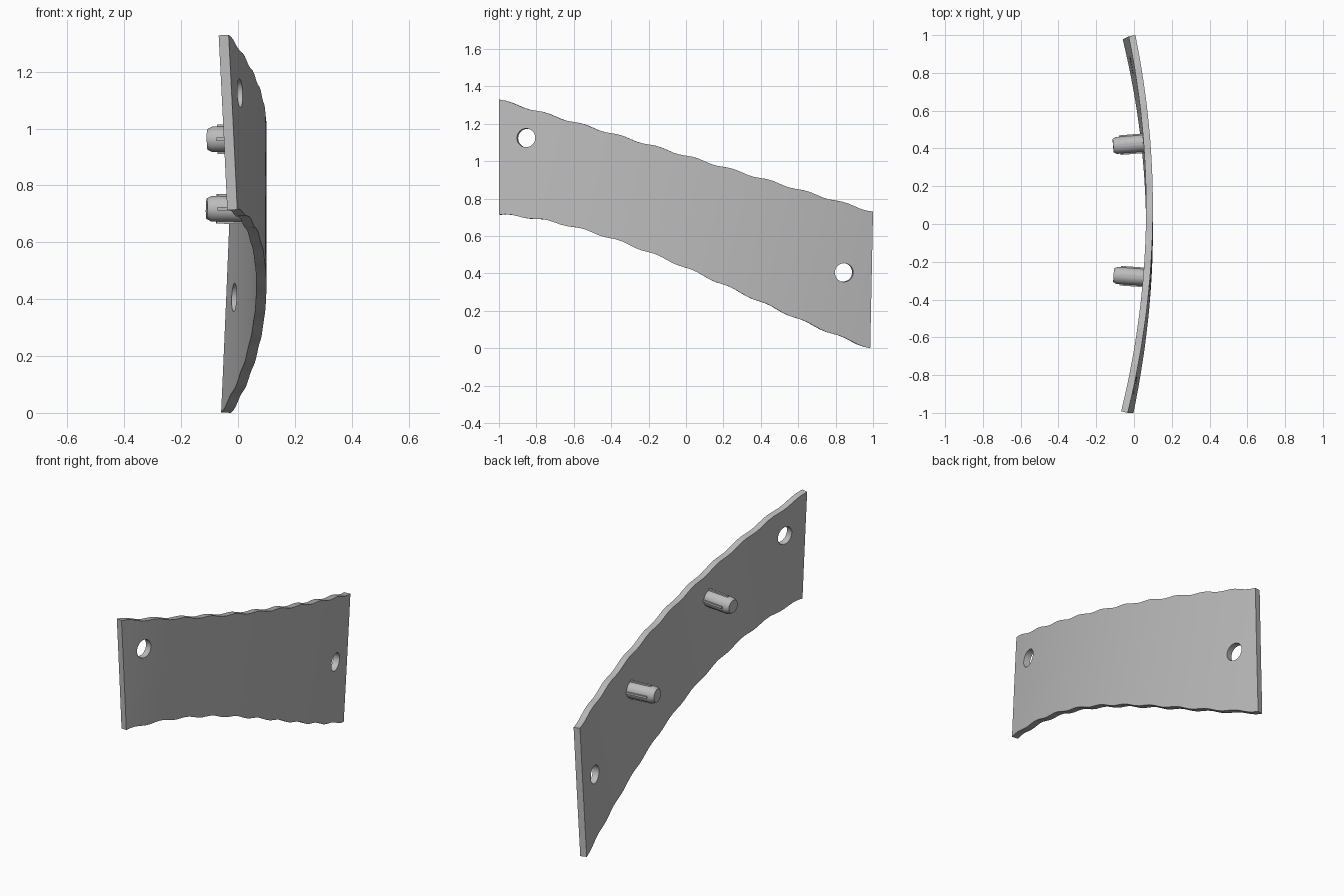
import bpy, bmesh, math
from mathutils import Vector

if "Cube" in bpy.data.objects:
    bpy.data.objects.remove(bpy.data.objects["Cube"], do_unlink=True)

grey = bpy.data.materials.new("plain grey")
grey.use_nodes = True
colour = (0.5, 0.5, 0.5, 1)
grey.diffuse_color = colour
grey.node_tree.nodes["Principled BSDF"].inputs["Base Color"].default_value = colour

BEND, LEAN, THICK = 0.098, 0.23, 0.036


def surface(y, z):
    """Outer point and normal of the leaning curved panel."""
    u = y - LEAN * (z - 0.7) - 0.02
    point = Vector((0.1 - BEND * u * u, y, z))
    normal = Vector((1, 2 * BEND * u, -2 * BEND * LEAN * u)).normalized()
    return point, normal


def make_object(name, bm):
    bmesh.ops.recalc_face_normals(bm, faces=bm.faces)
    mesh = bpy.data.meshes.new(name)
    bm.to_mesh(mesh)
    bm.free()
    mesh.materials.append(grey)
    obj = bpy.data.objects.new(name, mesh)
    bpy.context.collection.objects.link(obj)
    return obj


def smooth(obj):
    bpy.ops.object.select_all(action='DESELECT')
    obj.select_set(True)
    bpy.context.view_layer.objects.active = obj
    bpy.ops.object.shade_smooth_by_angle(angle=math.radians(30))


def add_rod(bm, profile, sides=32):
    """Lathe (distance, radius) pairs along local z, with closed ends."""
    rings = []
    for h, r in profile:
        rings.append([bm.verts.new((r * math.cos(math.tau * i / sides),
                                    r * math.sin(math.tau * i / sides), h))
                      for i in range(sides)])
    for a, b in zip(rings, rings[1:]):
        for i in range(sides):
            j = (i + 1) % sides
            bm.faces.new((a[i], a[j], b[j], b[i]))
    bm.faces.new(rings[0])
    bm.faces.new(rings[-1])


# Curved panel with rippled upper and lower edges
STEPS, ROWS = 60, 6
bm = bmesh.new()
loops = []
for i in range(STEPS + 1):
    s = i / STEPS
    ripple = 0.005 * math.sin(math.tau * 10 * s)
    top = Vector((0, -1 + 2 * s, 1.33 - 0.6 * s + ripple))
    low = Vector((0, -1 + 1.985 * s,
                  0.715 * (1 - s) + 0.6 * s * (1 - s) ** 2 + ripple))
    outer, inner = [], []
    for k in range(ROWS + 1):
        p = low.lerp(top, k / ROWS)
        point, normal = surface(p.y, p.z)
        outer.append(bm.verts.new(point))
        inner.append(bm.verts.new(point - normal * THICK))
    loops.append(outer + inner[::-1])
count = len(loops[0])
for a, b in zip(loops, loops[1:]):
    for k in range(count):
        n = (k + 1) % count
        bm.faces.new((a[k], a[n], b[n], b[k]))
for end in (loops[0], loops[-1]):
    for k in range(ROWS):
        bm.faces.new((end[k], end[k + 1], end[count - 2 - k], end[count - 1 - k]))
panel = make_object("curved_panel", bm)

# Screw holes through the panel
for name, y, z in (("front", -0.855, 1.125), ("back", 0.845, 0.405)):
    bm = bmesh.new()
    add_rod(bm, [(-0.15, 0.05), (0.15, 0.05)])
    cutter = make_object(name + "_hole_cutter", bm)
    point, normal = surface(y, z)
    cutter.location = point
    cutter.rotation_euler = normal.to_track_quat('Z', 'Y').to_euler()
    bpy.context.view_layer.update()
    cut = panel.modifiers.new(name + " hole", 'BOOLEAN')
    cut.operation, cut.solver, cut.object = 'DIFFERENCE', 'EXACT', cutter
    bpy.context.view_layer.objects.active = panel
    bpy.ops.object.modifier_apply(modifier=cut.name)
    bpy.data.objects.remove(cutter, do_unlink=True)
smooth(panel)

# Ribbed mounting pegs on the hollow side
for name, y, z in (("front_peg", -0.285, 0.965), ("back_peg", 0.43, 0.715)):
    bm = bmesh.new()
    add_rod(bm, [(0.02, 0.045), (0.178, 0.045), (0.195, 0.036)])
    for k in range(4):
        angle = k * math.pi / 2
        rib = bmesh.ops.create_cube(bm, size=1)["verts"]
        for v in rib:
            x, w, h = v.co
            r = 0.045 + x * 0.014
            v.co = (r * math.cos(angle) - 0.012 * w * math.sin(angle),
                    r * math.sin(angle) + 0.012 * w * math.cos(angle),
                    0.09 + 0.14 * h)
    peg = make_object(name, bm)
    point, normal = surface(y, z)
    peg.location = point
    peg.rotation_euler = (-normal).to_track_quat('Z', 'Y').to_euler()
    smooth(peg)
